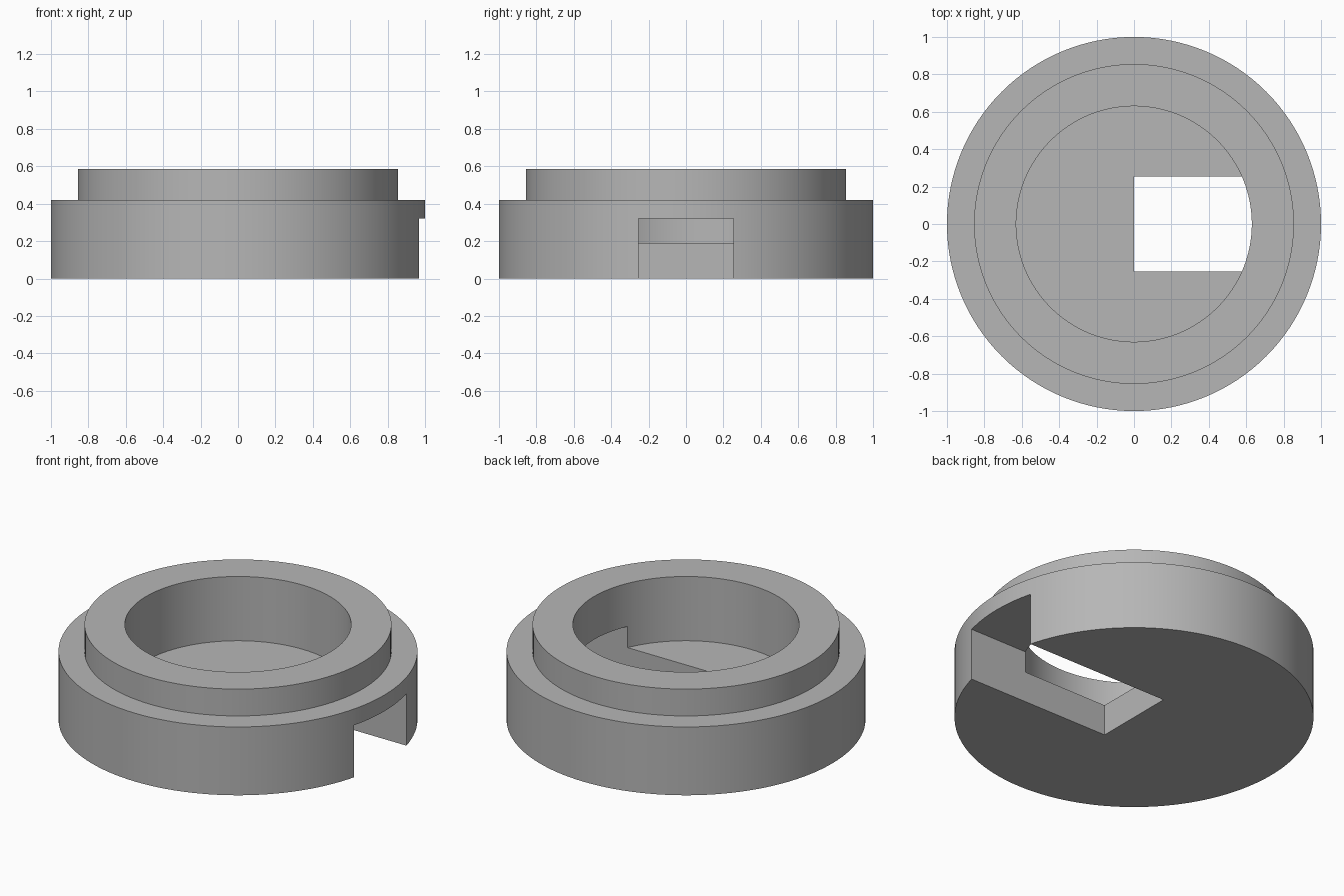
import bpy
import bmesh
import math

cube = bpy.data.objects.get("Cube")
if cube:
    bpy.data.objects.remove(cube, do_unlink=True)

SEGMENTS = 128
BODY_R, RIM_R, BORE_R = 1.0, 0.855, 0.63
FLOOR_Z, SLOT_Z, STEP_Z, TOP_Z = 0.19, 0.32, 0.42, 0.585
SLOT_HALF = 0.255

grey = bpy.data.materials.new("plain grey")
grey.use_nodes = True
colour = (0.47, 0.47, 0.47, 1)
grey.diffuse_color = colour
grey.node_tree.nodes["Principled BSDF"].inputs["Base Color"].default_value = colour


def add_object(name, bm):
    bmesh.ops.recalc_face_normals(bm, faces=bm.faces)
    mesh = bpy.data.meshes.new(name)
    bm.to_mesh(mesh)
    bm.free()
    mesh.materials.append(grey)
    obj = bpy.data.objects.new(name, mesh)
    bpy.context.collection.objects.link(obj)
    return obj


def lathe(name, profile):
    """Turn an (r, z) profile around z; flat discs close both ends."""
    bm = bmesh.new()
    rings = []
    for r, z in profile:
        angles = [math.tau * i / SEGMENTS for i in range(SEGMENTS)]
        rings.append([bm.verts.new((r * math.cos(a), r * math.sin(a), z)) for a in angles])
    for low, high in zip(rings, rings[1:]):
        for i in range(SEGMENTS):
            j = (i + 1) % SEGMENTS
            bm.faces.new((low[i], low[j], high[j], high[i]))
    bm.faces.new(rings[0])
    bm.faces.new(rings[-1])
    return add_object(name, bm)


# Stepped round body with a blind bore
body = lathe("stepped_ring_body", [
    (BODY_R, 0), (BODY_R, STEP_Z), (RIM_R, STEP_Z),
    (RIM_R, TOP_Z), (BORE_R, TOP_Z), (BORE_R, FLOOR_Z)])

# Slot from the centre out through the left side, open underneath
bm = bmesh.new()
bmesh.ops.create_cube(bm, size=1)
bmesh.ops.scale(bm, vec=(1.2, 2 * SLOT_HALF, SLOT_Z + 0.1), verts=bm.verts)
bmesh.ops.translate(bm, vec=(0.6, 0, (SLOT_Z - 0.1) / 2), verts=bm.verts)
cutter = add_object("slot_cutter", bm)
cutter.hide_render = True

bpy.context.view_layer.objects.active = body
body.select_set(True)
cut = body.modifiers.new("slot", "BOOLEAN")
cut.operation = "DIFFERENCE"
cut.solver = "EXACT"
cut.object = cutter
bpy.ops.object.modifier_apply(modifier=cut.name)
bpy.data.objects.remove(cutter, do_unlink=True)

# Smooth round walls, crisp edges
bpy.ops.object.shade_smooth_by_angle(angle=math.radians(30))
